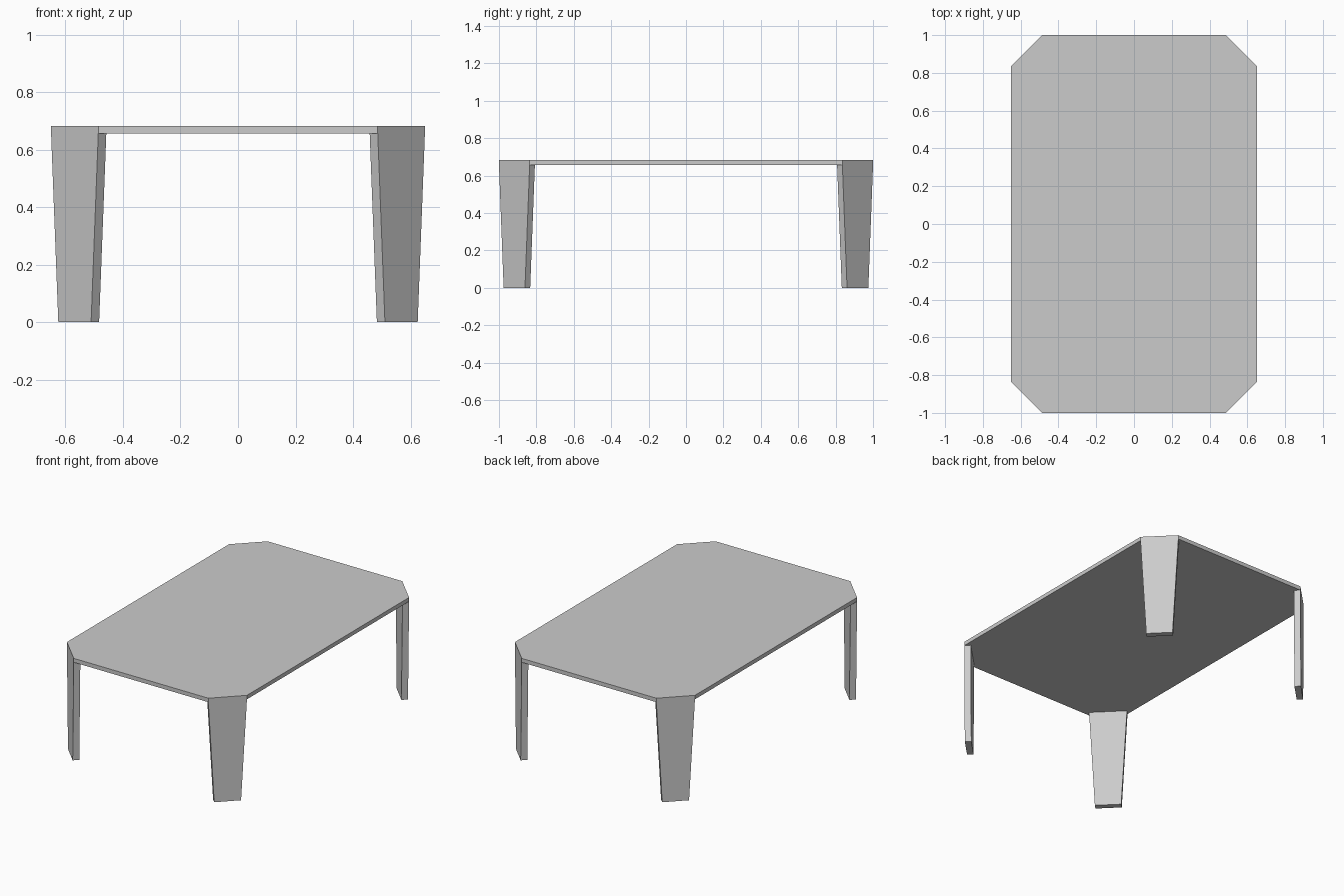
import bpy, bmesh

if "Cube" in bpy.data.objects:
    bpy.data.objects.remove(bpy.data.objects["Cube"])

HX, HY, CUT = 0.65, 1.0, 0.164      # half sizes and corner chamfer
Z_UNDER, Z_TOP = 0.656, 0.682
TAPER, INSET = 0.025, 0.028         # leg narrowing and thickness offset


def loft(name, bottom, top, z0, z1):
    """Closed solid between two matching outlines."""
    bm = bmesh.new()
    lo = [bm.verts.new((x, y, z0)) for x, y in bottom]
    hi = [bm.verts.new((x, y, z1)) for x, y in top]
    n = len(lo)
    bm.faces.new(lo)
    bm.faces.new(hi)
    for i in range(n):
        j = (i + 1) % n
        bm.faces.new((lo[i], lo[j], hi[j], hi[i]))
    bmesh.ops.recalc_face_normals(bm, faces=bm.faces)
    mesh = bpy.data.meshes.new(name)
    bm.to_mesh(mesh)
    bm.free()
    obj = bpy.data.objects.new(name, mesh)
    bpy.context.collection.objects.link(obj)
    return obj


# Tabletop: rectangle with chamfered corners
outline = [(HX - CUT, -HY), (HX, -HY + CUT), (HX, HY - CUT), (HX - CUT, HY),
           (CUT - HX, HY), (-HX, HY - CUT), (-HX, CUT - HY), (CUT - HX, -HY)]
loft("tabletop", outline, outline, 0, Z_TOP - Z_UNDER).location.z = Z_UNDER


# Leg outline: slab flush with the corner chamfer, narrowed by t at each edge
def leg_outline(sx, sy, t):
    ax, ay = HX - CUT + t, HY - t
    bx, by = HX - t, HY - CUT + t
    pts = [(ax, ay), (bx, by), (bx - INSET, by - INSET), (ax - INSET, ay - INSET)]
    return [(sx * x, sy * y) for x, y in pts]


# Four tapered corner legs
for end, sy in (("front", -1), ("back", 1)):
    for side, sx in (("left", -1), ("right", 1)):
        loft(f"{end}_{side}_leg", leg_outline(sx, sy, TAPER),
             leg_outline(sx, sy, 0), 0, Z_UNDER)
